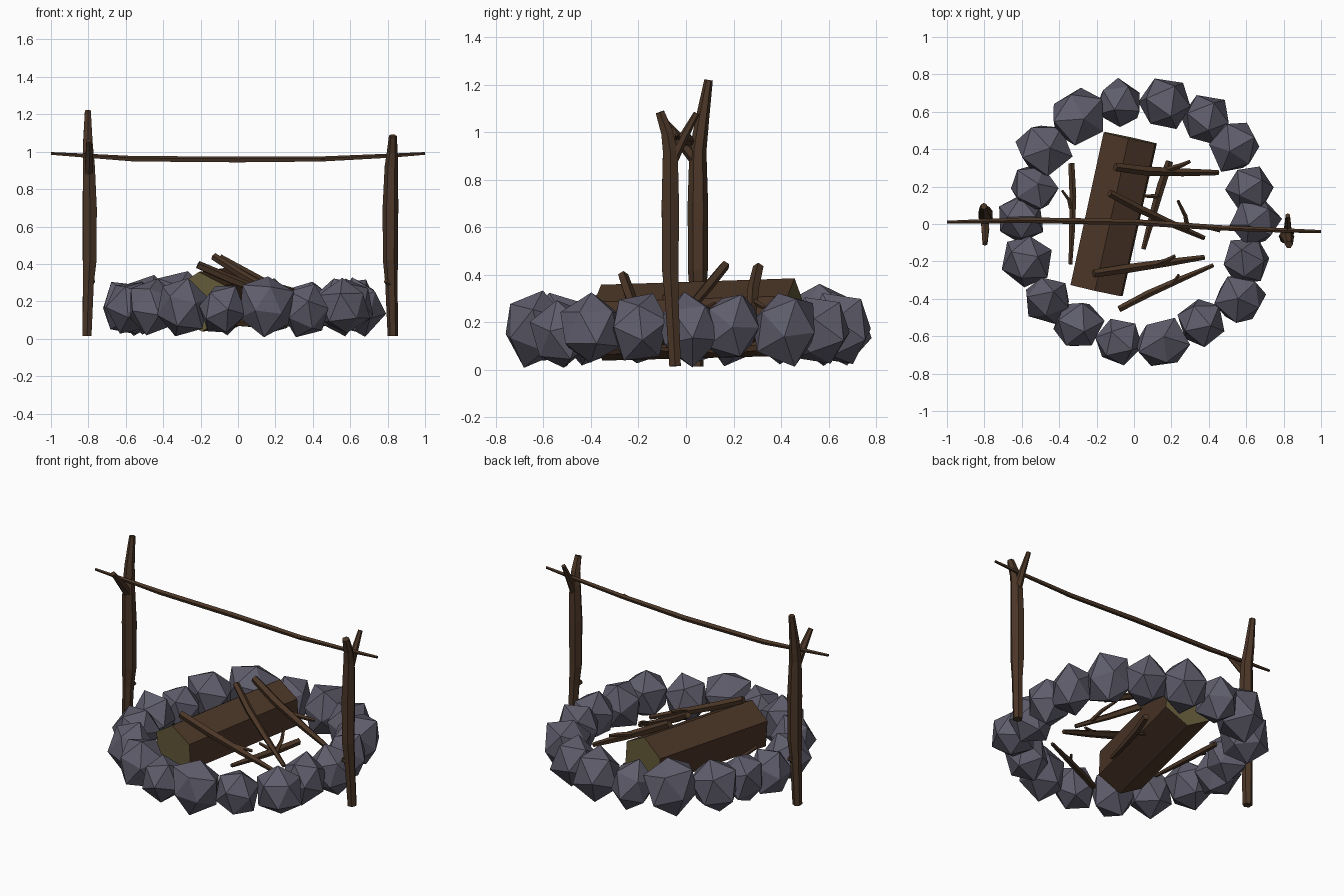
import bpy, bmesh, math, random
from mathutils import Vector, Euler

random.seed(11)


def material(name, rgb):
    m = bpy.data.materials.new(name)
    m.diffuse_color = (*rgb, 1)
    return m


STONE = material("stone", (0.115, 0.11, 0.15))
BARK = material("bark", (0.07, 0.037, 0.02))
CUT = material("cut_wood", (0.13, 0.105, 0.042))


def finish(bm, name, mats):
    bmesh.ops.recalc_face_normals(bm, faces=bm.faces)
    me = bpy.data.meshes.new(name)
    bm.to_mesh(me)
    bm.free()
    for m in mats:
        me.materials.append(m)
    ob = bpy.data.objects.new(name, me)
    bpy.context.collection.objects.link(ob)
    return ob


def tube(bm, pts, sides=5, phase=90, cap=0):
    """Capped low-poly tube through (x, y, z, radius) points."""
    co = [Vector(p[:3]) for p in pts]
    q, last, prev = None, None, None
    for i, c in enumerate(co):
        t = (co[min(i + 1, len(co) - 1)] - co[max(i - 1, 0)]).normalized()
        q = last.rotation_difference(t) @ q if q else t.to_track_quat('Z', 'Y')
        last = t
        ring = []
        for k in range(sides):
            a = math.radians(phase) + math.tau * k / sides
            ring.append(bm.verts.new(c + q @ Vector((math.cos(a), math.sin(a), 0)) * pts[i][3]))
        if prev:
            for k in range(sides):
                n = (k + 1) % sides
                bm.faces.new((prev[k], prev[n], ring[n], ring[k]))
        else:
            bm.faces.new(ring).material_index = cap
        prev = ring
    bm.faces.new(prev).material_index = cap


def wood(name, tubes, sides=5):
    bm = bmesh.new()
    for pts in tubes:
        tube(bm, pts, sides)
    return finish(bm, name, [BARK])


# ring of stones: x, y, radius, centre height
stones = [
    (.17, .64, .145, .17), (-.08, .645, .135, .17), (-.30, .57, .155, .205),
    (-.48, .40, .145, .18), (-.535, .19, .135, .17), (-.61, .03, .13, .16),
    (-.57, -.19, .14, .17), (-.46, -.40, .13, .17), (-.30, -.54, .14, .17),
    (-.09, -.63, .13, .155), (.15, -.64, .145, .165), (.36, -.53, .125, .15),
    (.57, -.40, .135, .17), (.60, -.20, .135, .18), (.645, .01, .135, .17),
    (.62, .19, .13, .18), (.54, .42, .145, .18), (.385, .555, .135, .165)]
for i, (x, y, r, z) in enumerate(stones):
    bm = bmesh.new()
    bmesh.ops.create_icosphere(bm, subdivisions=1, radius=r)
    rot = Euler([random.uniform(0, math.tau) for _ in range(3)]).to_matrix()
    for v in bm.verts:
        v.co = rot @ (v.co * random.uniform(.93, 1.14))
        v.co.z *= 1.1
    low = min(v.co.z for v in bm.verts)
    bmesh.ops.translate(bm, verts=bm.verts, vec=(x, y, max(z, .008 - low)))
    finish(bm, f"stone_{i + 1:02d}", [STONE])

# big hexagonal log with pale cut ends
bm = bmesh.new()
tube(bm, [(-.2, -.355, .198, .16), (-.02, .46, .222, .163)], 6, 87, 1)
finish(bm, "log", [BARK, CUT])

# forked posts: trunk, fork branch, small knot
wood("left_post", [
    [(-.808, .045, .015, .028), (-.80, .05, .3, .033), (-.793, .05, .42, .042),
     (-.793, .05, .7, .043), (-.797, .05, .92, .036), (-.803, .068, 1.05, .029),
     (-.803, .095, 1.22, .018)],
    [(-.798, .05, .87, .026), (-.795, -.02, .96, .024), (-.797, -.105, 1.06, .015)],
    [(-.80, .055, .29, .02), (-.775, .085, .31, .014)]], 6)
wood("right_post", [
    [(.828, -.046, .015, .028), (.82, -.06, .3, .033), (.815, -.066, .42, .04),
     (.815, -.066, .7, .042), (.82, -.066, .92, .036), (.825, -.08, 1.0, .029),
     (.828, -.11, 1.085, .021)],
    [(.82, -.06, .88, .026), (.822, -.01, .98, .02), (.822, .045, 1.08, .013)],
    [(.82, -.065, .29, .02), (.79, -.09, .31, .014)]], 6)

# bar resting across the forks
wood("cross_bar", [
    [(-1, .01, .99, .008), (-.8, .015, .977, .012), (-.56, .02, .961, .016),
     (0, .01, .957, .017), (.45, -.02, .96, .015), (.82, -.035, .978, .012),
     (1, -.04, .99, .008)],
    [(.38, -.015, .96, .010), (.46, -.04, .963, .006)]])

# sticks: start, end, start radius, then a side twig (fraction, tip)
sticks = [
    ((-.10, .305, .43), (.45, .275, .14), .026, .5, (.30, .335, .26)),
    ((-.13, .165, .44), (.375, -.075, .15), .023, .83, (.235, .125, .28)),
    ((-.215, -.265, .395), (.375, -.178, .16), .025, .55, (.22, -.17, .24)),
    ((-.08, -.455, .09), (.425, -.22, .08), .02, .5, (.24, -.27, .10)),
    ((.19, .335, .10), (.05, -.135, .09), .023, .4, (.045, .15, .12)),
    ((-.335, .325, .12), (-.34, -.215, .15), .019, .45, (-.385, .18, .14))]
for i, (a, b, r, f, tip) in enumerate(sticks):
    a, b, tip = Vector(a), Vector(b), Vector(tip)
    bend = Vector((random.uniform(-.012, .012), random.uniform(-.02, .02), -.008))
    root = a.lerp(b, f)
    mid = root.lerp(tip, .5) + Vector((.012, 0, 0))
    main = [(*(a.lerp(b, t) + bend * s), r * k)
            for t, s, k in ((0, 0, .9), (.3, 1, 1), (.65, .7, .85), (1, 0, .55))]
    twig = [(*root, r * .6), (*mid, r * .5), (*tip, r * .35)]
    wood(f"stick_{i + 1}", [main, twig])
